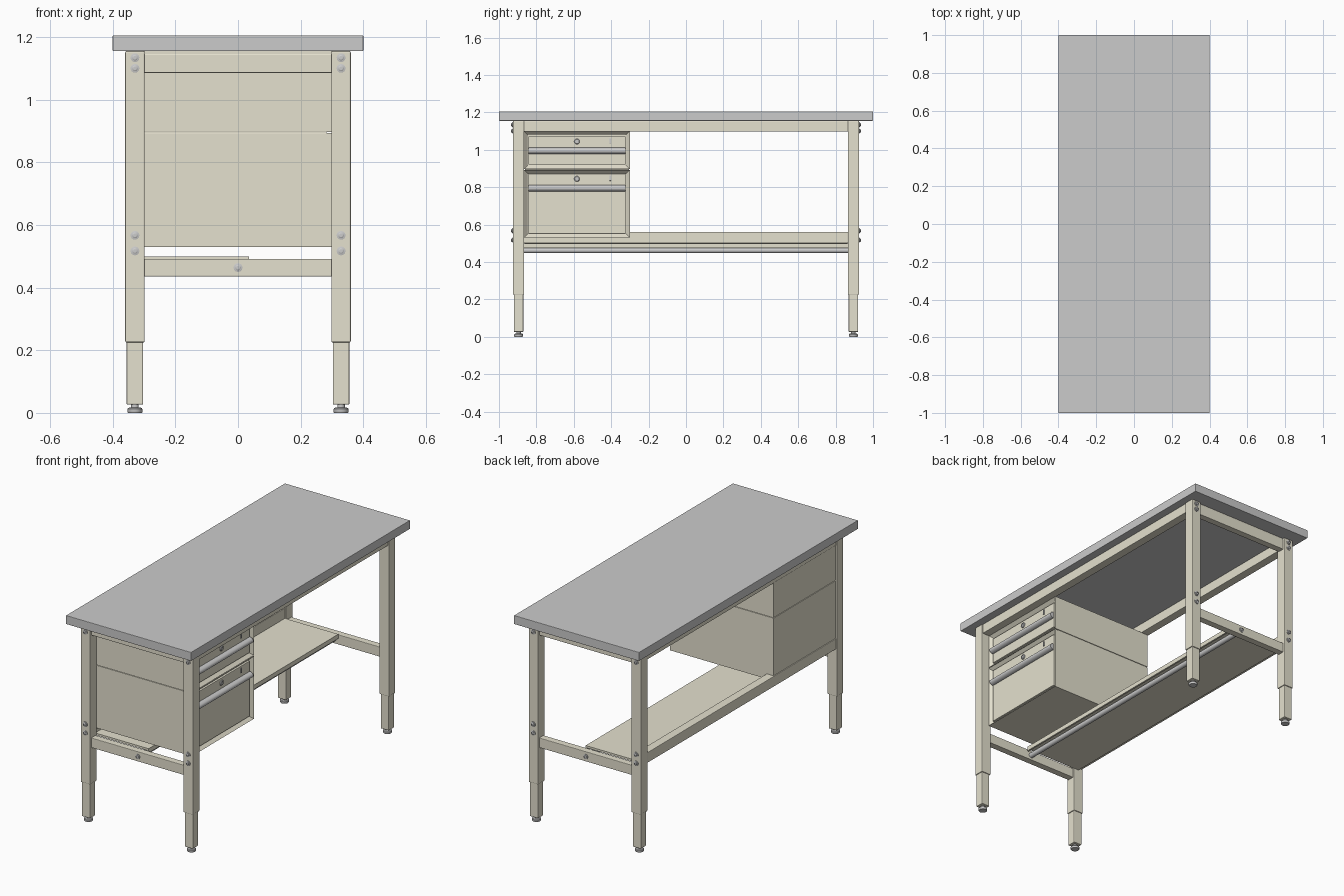
import bpy, bmesh, math
from mathutils import Matrix

if "Cube" in bpy.data.objects:
    bpy.data.objects.remove(bpy.data.objects["Cube"])

beige = bpy.data.materials.new("beige_paint")
beige.diffuse_color = (0.78, 0.75, 0.62, 1)
beige.use_nodes = True
beige.node_tree.nodes["Principled BSDF"].inputs["Base Color"].default_value = beige.diffuse_color


def finish(name, bm, mat=None, bevel=0.0, smooth=False):
    bmesh.ops.recalc_face_normals(bm, faces=bm.faces)
    me = bpy.data.meshes.new(name)
    bm.to_mesh(me)
    bm.free()
    ob = bpy.data.objects.new(name, me)
    bpy.context.collection.objects.link(ob)
    if mat:
        me.materials.append(mat)
    if bevel:
        mod = ob.modifiers.new("bevel", 'BEVEL')
        mod.width, mod.segments = bevel, 2
    if smooth:
        bpy.ops.object.select_all(action='DESELECT')
        ob.select_set(True)
        bpy.context.view_layer.objects.active = ob
        bpy.ops.object.shade_smooth_by_angle(angle=math.radians(35))
    return ob


def cube_bm(x0, x1, y0, y1, z0, z1):
    bm = bmesh.new()
    m = Matrix.Translation(((x0 + x1) / 2, (y0 + y1) / 2, (z0 + z1) / 2))
    m = m @ Matrix.Diagonal((x1 - x0, y1 - y0, z1 - z0, 1))
    bmesh.ops.create_cube(bm, size=1, matrix=m)
    return bm


def box(name, x0, x1, y0, y1, z0, z1, mat=beige, bevel=0.0):
    return finish(name, cube_bm(x0, x1, y0, y1, z0, z1), mat, bevel)


def lathe(name, profile, loc, axis='Z', sign=1, n=24):
    """Turn a (radius, height) profile around an axis through loc."""
    bm = bmesh.new()
    rings = [[bm.verts.new((r * math.cos(2 * math.pi * i / n),
                            r * math.sin(2 * math.pi * i / n), h))
              for i in range(n)] for r, h in profile]
    for a, b in zip(rings, rings[1:]):
        for i in range(n):
            bm.faces.new((a[i], a[(i + 1) % n], b[(i + 1) % n], b[i]))
    bm.faces.new(rings[0])
    bm.faces.new(rings[-1])
    rot = {'Z': Matrix.Identity(4),
           'Y': Matrix.Rotation(-sign * math.pi / 2, 4, 'X'),
           'X': Matrix.Rotation(sign * math.pi / 2, 4, 'Y')}[axis]
    bm.transform(Matrix.Translation(loc) @ rot)
    return finish(name, bm, smooth=True)


def bolt(name, x, y, z, sign):
    lathe(name + "_washer", [(0.014, 0), (0.014, 0.003), (0.011, 0.004)], (x, y, z), 'Y', sign)
    lathe(name + "_head", [(0.009, 0.003), (0.009, 0.008), (0.006, 0.010),
                           (0.005, 0.010), (0.005, 0.006)], (x, y, z), 'Y', sign)


# Worktop
box("worktop", -0.4, 0.4, -1, 1, 1.155, 1.205, None, 0.002)

# Telescopic legs, levelling feet and bolts
for sx, xn in ((-1, "left"), (1, "right")):
    for sy, yn in ((-1, "front"), (1, "back")):
        x, y, tag = sx * 0.329, sy * 0.895, f"{yn}_{xn}"
        box(f"{tag}_leg", x - 0.031, x + 0.031, y - 0.03, y + 0.03, 0.225, 1.155, bevel=0.004)
        box(f"{tag}_leg_extension", x - 0.0265, x + 0.0265, y - 0.0255, y + 0.0255,
            0.026, 0.24, bevel=0.004)
        lathe(f"{tag}_foot", [(0.022, 0), (0.024, 0.003), (0.024, 0.012), (0.021, 0.016),
                              (0.012, 0.018), (0.012, 0.03)], (x, y, 0))
        for i, z in enumerate((0.517, 0.567, 1.10, 1.134)):
            bolt(f"{tag}_bolt_{i}", x, sy * 0.925, z, sy)

# End rails and stretchers between the legs
for sy, yn in ((-1, "front"), (1, "back")):
    a, b = sorted((sy * 0.875, sy * 0.915))
    box(f"{yn}_top_rail", -0.3, 0.3, a, b, 1.085, 1.146, bevel=0.003)
    box(f"{yn}_rail_spacer", -0.3, 0.3, a + 0.005, b - 0.005, 1.14, 1.155)
    box(f"{yn}_stretcher", -0.3, 0.3, a, b, 0.435, 0.492, bevel=0.003)
    bolt(f"{yn}_stretcher_bolt", 0, sy * 0.915, 0.464, sy)

# Long rails under the worktop and the low rear rail
for sx, xn in ((-1, "left"), (1, "right")):
    x = sx * 0.33
    box(f"{xn}_long_rail", x - 0.025, x + 0.025, -0.867, 0.867, 1.098, 1.155, bevel=0.003)
box("lower_long_rail", -0.355, -0.305, -0.867, 0.867, 0.50, 0.56, bevel=0.003)

# Half-depth shelf with folded edge, and round tie bar
box("shelf", -0.33, 0.035, -0.867, 0.867, 0.488, 0.5)
box("shelf_front_lip", 0.025, 0.035, -0.867, 0.867, 0.475, 0.49)
lathe("tie_bar", [(0.015, 0), (0.015, 1.76)], (0, -0.88, 0.462), 'Y', 1)

# Drawer cabinet: two stacked housings with recessed fronts
Y0, Y1, X0, X1 = -0.866, -0.30, -0.35, 0.312
for tag, z0, z1, d0, d1, hz in (("lower", 0.53, 0.893, 0.552, 0.872, 0.794),
                                ("upper", 0.897, 1.10, 0.92, 1.072, 0.994)):
    bm = cube_bm(X0, X1, Y0, Y1, z0, z1)
    front = max(bm.faces, key=lambda f: f.calc_center_median().x)
    bmesh.ops.inset_region(bm, faces=[front], thickness=0.02, use_even_offset=True)
    bmesh.ops.translate(bm, verts=front.verts, vec=(-0.022, 0, 0))
    finish(f"{tag}_drawer_housing", bm, beige, 0.001)
    box(f"{tag}_drawer_front", 0.28, 0.302, -0.843, -0.323, d0, d1, bevel=0.002)

    # Full-width rounded pull
    bm = bmesh.new()
    pts = [(0.30 + 0.026 * math.cos(t), hz + 0.018 * math.sin(t))
           for t in (math.pi * (i / 12 - 0.5) for i in range(13))]
    f = bm.faces.new([bm.verts.new((x, -0.842, z)) for x, z in pts])
    ext = bmesh.ops.extrude_face_region(bm, geom=[f])["geom"]
    bmesh.ops.translate(bm, verts=[v for v in ext if isinstance(v, bmesh.types.BMVert)],
                        vec=(0, 0.518, 0))
    finish(f"{tag}_drawer_pull", bm, smooth=True)

    # Lock barrel and latch tab
    lathe(f"{tag}_lock", [(0.015, 0), (0.015, 0.004), (0.012, 0.007), (0.008, 0.007),
                          (0.008, 0.004)], (0.301, -0.583, hz + 0.05), 'X', 1)
    box(f"{tag}_latch", 0.30, 0.307, -0.409, -0.401, hz + 0.04, hz + 0.068, None, 0.001)

# Thin spacer closing the seam between the housings
box("cabinet_seam", X0 + 0.004, X1 - 0.03, Y0 + 0.004, Y1 - 0.004, 0.89, 0.9)
